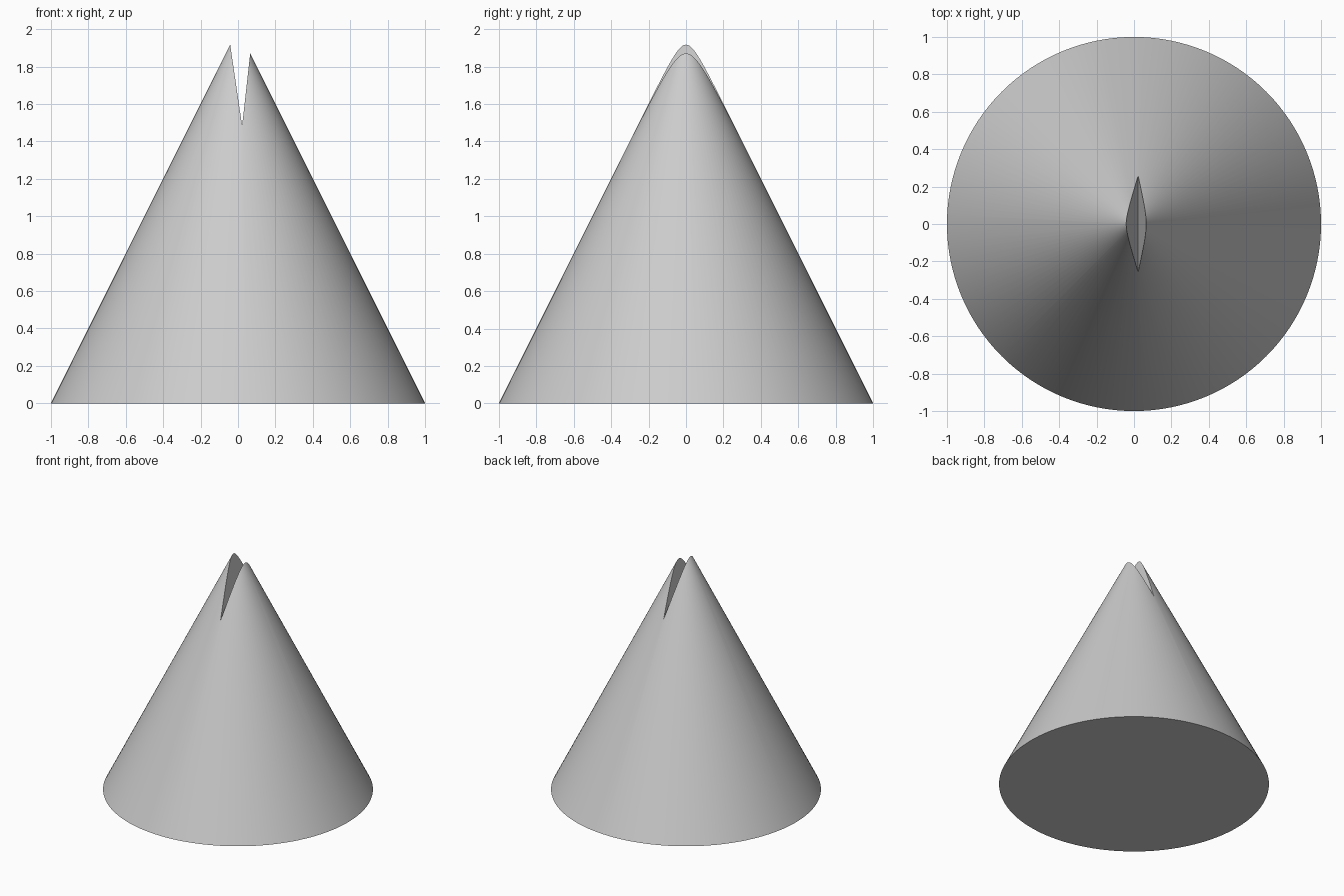
import bpy
import bmesh
import math

default = bpy.data.objects.get("Cube")
if default:
    bpy.data.objects.remove(default, do_unlink=True)

# Plain grey material
grey = bpy.data.materials.new("light_grey")
grey.use_nodes = True
grey.diffuse_color = (0.6, 0.6, 0.6, 1)
grey.node_tree.nodes["Principled BSDF"].inputs["Base Color"].default_value = (0.6, 0.6, 0.6, 1)

# Cone body
bpy.ops.mesh.primitive_cone_add(vertices=128, radius1=1, radius2=0, depth=2, location=(0, 0, 1))
cone = bpy.context.object
cone.name = "notched_cone"
cone.data.materials.append(grey)

# Wedge cutter: a triangular profile extruded front to back
TIP_X, TIP_Z, TOP_Z = 0.022, 1.483, 2.3
LEFT_SLOPE, RIGHT_SLOPE = -0.147, 0.112
rise = TOP_Z - TIP_Z
profile = [(TIP_X, TIP_Z),
           (TIP_X + RIGHT_SLOPE * rise, TOP_Z),
           (TIP_X + LEFT_SLOPE * rise, TOP_Z)]
bm = bmesh.new()
face = bm.faces.new([bm.verts.new((x, -1, z)) for x, z in profile])
extruded = bmesh.ops.extrude_face_region(bm, geom=[face])["geom"]
bmesh.ops.translate(bm, vec=(0, 2, 0),
                    verts=[v for v in extruded if isinstance(v, bmesh.types.BMVert)])
bmesh.ops.recalc_face_normals(bm, faces=bm.faces)
mesh = bpy.data.meshes.new("notch_cutter")
bm.to_mesh(mesh)
bm.free()
mesh.materials.append(grey)
cutter = bpy.data.objects.new("notch_cutter", mesh)
bpy.context.collection.objects.link(cutter)
cutter.hide_render = True

# Cut the notch into the tip
cut = cone.modifiers.new("notch", 'BOOLEAN')
cut.operation = 'DIFFERENCE'
cut.solver = 'EXACT'
cut.object = cutter
bpy.context.view_layer.objects.active = cone
bpy.ops.object.modifier_apply(modifier=cut.name)
bpy.data.objects.remove(cutter, do_unlink=True)

# Smooth side, crisp base and notch edges
bpy.ops.object.select_all(action='DESELECT')
cone.select_set(True)
bpy.context.view_layer.objects.active = cone
bpy.ops.object.shade_smooth_by_angle(angle=math.radians(30))
